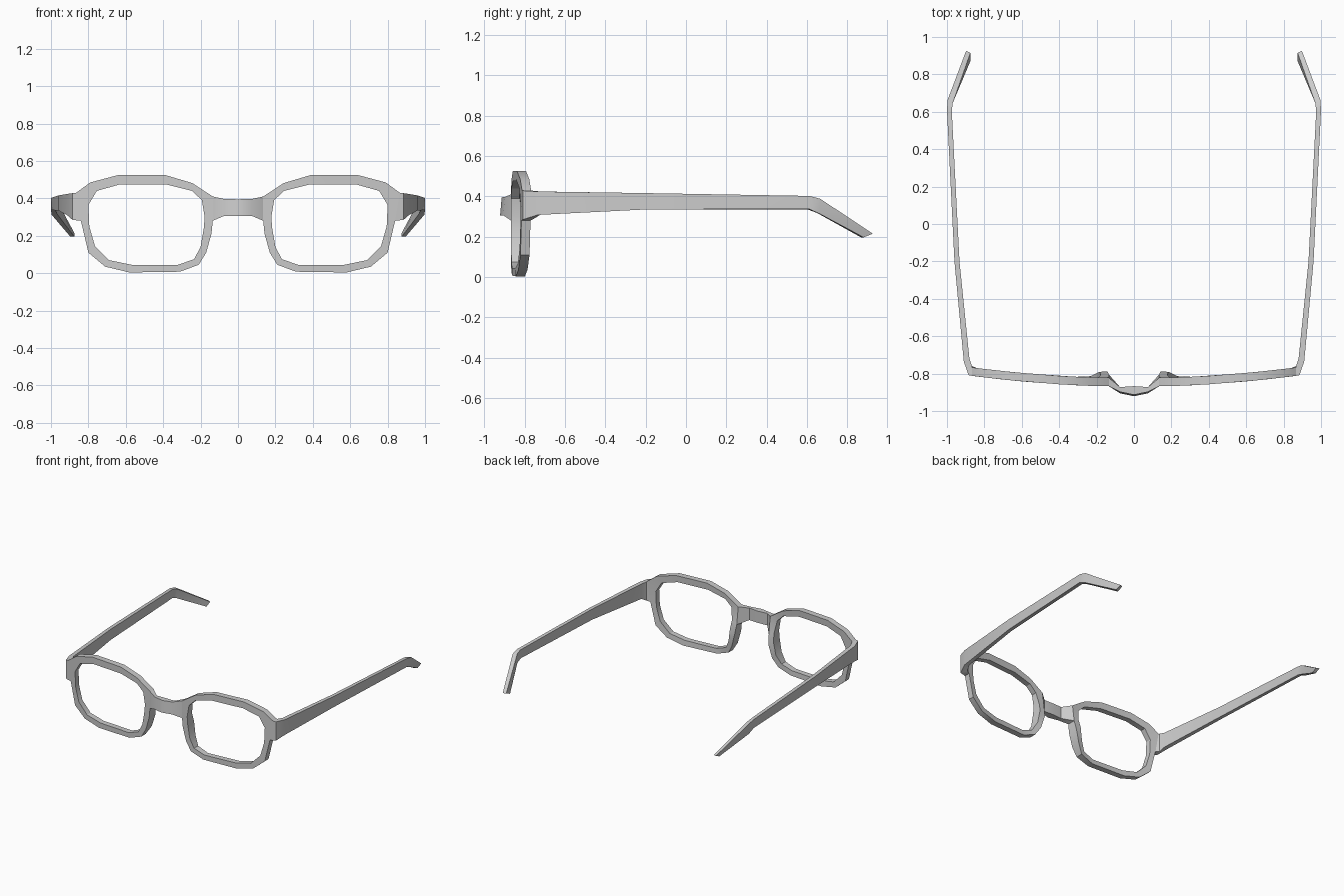
import bpy, bmesh

if "Cube" in bpy.data.objects:
    bpy.data.objects.remove(bpy.data.objects["Cube"])

# Lens rim outline, right half: outer (x, z), inner (x, z), extra rear depth for nose pads
RIM = [
    (.39, .525, .385, .475, 0), (.64, .525, .63, .475, 0), (.79, .485, .755, .44, 0),
    (.865, .43, .80, .365, 0), (.84, .28, .795, .25, 0), (.80, .11, .765, .145, 0),
    (.71, .035, .69, .07, 0), (.58, .004, .57, .045, 0), (.31, .008, .32, .045, 0),
    (.21, .045, .235, .075, .008), (.17, .11, .20, .14, .027), (.142, .21, .183, .24, .034),
    (.135, .28, .178, .30, .018), (.135, .41, .193, .39, 0), (.245, .482, .245, .44, 0)]
TEMPLE_EDGE, BRIDGE_EDGE = 3, 12


def front_y(x):
    """Gentle wrap of the front face."""
    return -.867 + .055 * max(0, (x - .135) / .73) ** 1.7


def rim_ring(i):
    ox, oz, ix, iz, pad = RIM[i]
    fo, fi = front_y(ox), front_y(ix)
    return [(ox, fo, oz), (ox, fo + .045 + pad, oz),
            (ix, fi + .042 + pad, iz), (ix, fi, iz)]


def loft(name, rings, closed=False, cap_end=False, skip=()):
    """Skin four-sided rings, then mirror across x = 0."""
    bm = bmesh.new()
    vs = [[bm.verts.new(p) for p in r] for r in rings]
    n = len(vs)
    for i in range(n if closed else n - 1):
        a, b = vs[i], vs[(i + 1) % n]
        for k in range(4):
            if k == 0 and i in skip:
                continue  # opening where another part joins
            m = (k + 1) % 4
            bm.faces.new((a[k], a[m], b[m], b[k]))
    if cap_end:
        bm.faces.new(vs[-1])
    bmesh.ops.recalc_face_normals(bm, faces=bm.faces[:])
    mesh = bpy.data.meshes.new(name)
    bm.to_mesh(mesh)
    bm.free()
    ob = bpy.data.objects.new(name, mesh)
    bpy.context.collection.objects.link(ob)
    mod = ob.modifiers.new("mirror", 'MIRROR')
    mod.use_mirror_merge = True
    mod.merge_threshold = .0005
    bpy.ops.object.select_all(action='DESELECT')
    bpy.context.view_layer.objects.active = ob
    ob.select_set(True)
    bpy.ops.object.modifier_apply(modifier="mirror")
    bpy.ops.object.shade_smooth_by_angle(angle=.52)
    return ob


def joint(top, bottom):
    """Four-point section on the outer edge between two rim stations."""
    t, b = rim_ring(top), rim_ring(bottom)
    return [t[0], t[1], b[1], b[0]]


# Both lens rims
loft("lens_rims", [rim_ring(i) for i in range(len(RIM))], closed=True,
     skip=(TEMPLE_EDGE, BRIDGE_EDGE))

# Nose bridge, arching forward
bridge = [joint(BRIDGE_EDGE + 1, BRIDGE_EDGE)]
for x, yf, yb, zt, zb in [(.075, -.905, -.872, .397, .306), (0, -.921, -.867, .395, .306)]:
    bridge.append([(x, yf + .008, zt), (x, yb, zt), (x, yb, zb), (x, yf, zb)])
loft("nose_bridge", bridge)

# Temples with hinge corner and bent ear tips:
# outer x, y / inner x, y / outer top, bottom z / inner top, bottom z
TEMPLE = [
    (.885, -.808, .866, -.760, .428, .285, .428, .285),
    (.910, -.735, .880, -.720, .424, .308, .424, .310),
    (.960, -.20, .933, -.20, .416, .335, .416, .335),
    (1.0, .61, .974, .60, .402, .338, .402, .336),
    (.996, .665, .970, .645, .388, .312, .392, .320),
    (.898, .925, .875, .915, .215, .197, .215, .195)]
temple = [joint(TEMPLE_EDGE, TEMPLE_EDGE + 1)]
for ox, oy, ix, iy, ot, ob_, it, ib in TEMPLE:
    temple.append([(ox, oy, ot), (ix, iy, it), (ix, iy, ib), (ox, oy, ob_)])
# lower edge turns down earlier than the upper edge at the tip
for k in (2, 3):
    x, y, z = temple[-1][k]
    temple[-1][k] = (x, y - .045, z)
loft("temples", temple, cap_end=True)
